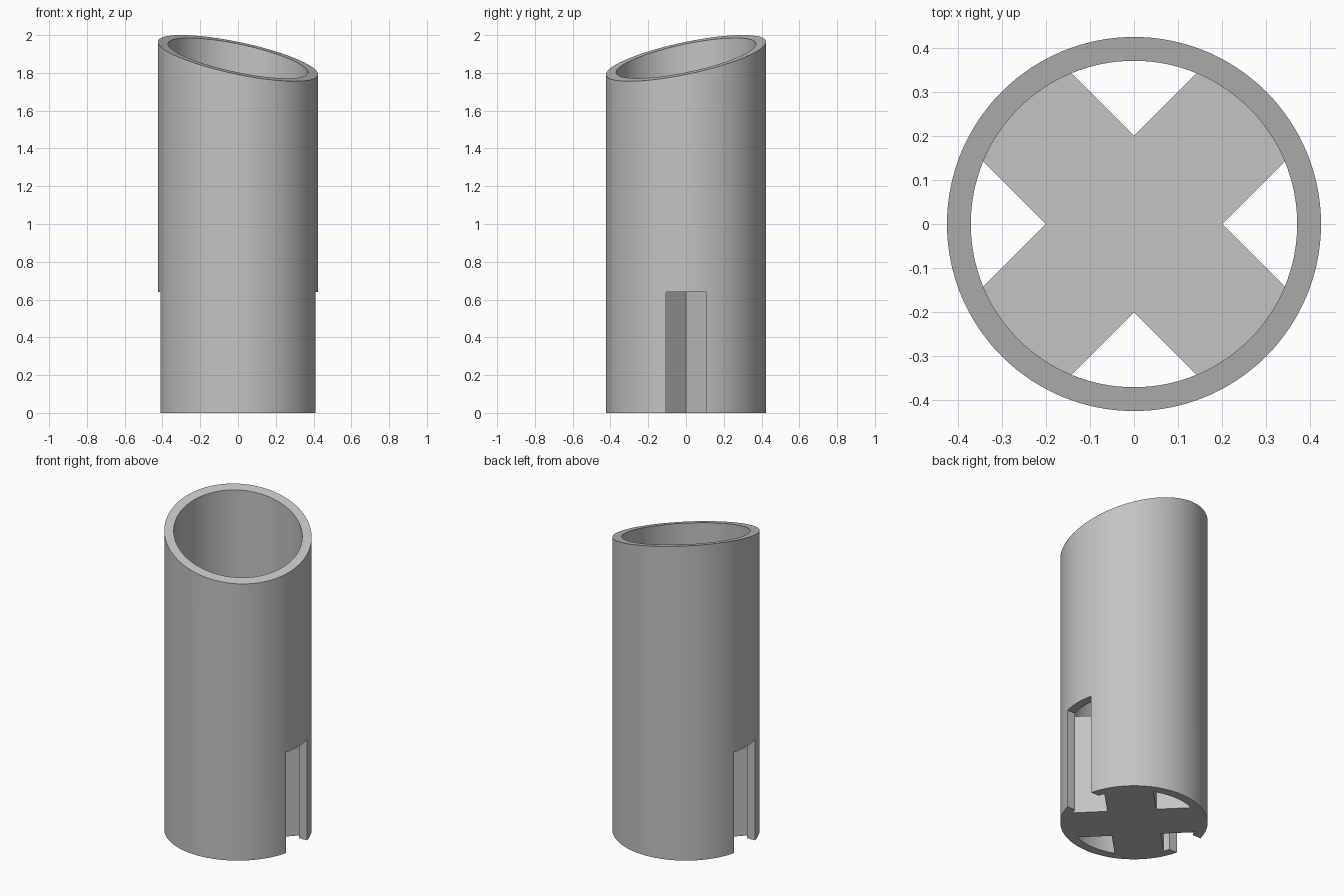
import bpy, bmesh
from math import cos, sin, pi, radians

if "Cube" in bpy.data.objects:
    bpy.data.objects.remove(bpy.data.objects["Cube"], do_unlink=True)

OUTER, BORE = 0.424, 0.37
SLOT_HALF, SLOT_TOP = 0.106, 0.64
MID_TOP, SLOPE = 1.878, 0.204

grey = bpy.data.materials.new("plain grey")
grey.use_nodes = True
colour = (0.55, 0.55, 0.55, 1)
grey.diffuse_color = colour
grey.node_tree.nodes["Principled BSDF"].inputs["Base Color"].default_value = colour


def circle(radius, sides=128):
    return [(radius * cos(2 * pi * i / sides), radius * sin(2 * pi * i / sides))
            for i in range(sides)]


def prism(name, outline, bottom, top):
    """Upright solid on an outline; top is a height function of x and y."""
    bm = bmesh.new()
    low = [bm.verts.new((x, y, bottom)) for x, y in outline]
    high = [bm.verts.new((x, y, top(x, y))) for x, y in outline]
    bm.faces.new(low[::-1])
    bm.faces.new(high)
    for i in range(len(low)):
        j = (i + 1) % len(low)
        bm.faces.new((low[i], low[j], high[j], high[i]))
    mesh = bpy.data.meshes.new(name)
    bm.to_mesh(mesh)
    bm.free()
    mesh.materials.append(grey)
    obj = bpy.data.objects.new(name, mesh)
    bpy.context.collection.objects.link(obj)
    return obj


def combine(target, other, operation):
    """Apply a boolean to the target and discard the other solid."""
    mod = target.modifiers.new(operation.lower(), "BOOLEAN")
    mod.operation, mod.object, mod.solver = operation, other, "EXACT"
    bpy.context.view_layer.objects.active = target
    bpy.ops.object.modifier_apply(modifier=mod.name)
    bpy.data.objects.remove(other, do_unlink=True)


# Tube with a slanted mouth
tube = prism("slotted_tube", circle(OUTER), 0,
             lambda x, y: MID_TOP + SLOPE * (y - x))
combine(tube, prism("bore", circle(BORE), -0.2, lambda x, y: 2.3), "DIFFERENCE")

# Slots through the left and right walls
slot = [(-1, -SLOT_HALF), (1, -SLOT_HALF), (1, SLOT_HALF), (-1, SLOT_HALF)]
combine(tube, prism("slot", slot, -0.2, lambda x, y: SLOT_TOP), "DIFFERENCE")

# Diagonal cross web, its arms running into the wall
cross = []
for turn in range(4):
    c, s = cos(turn * pi / 2), sin(turn * pi / 2)
    for x, y in ((0.2, 0), (0.368, 0.168), (0.168, 0.368)):
        cross.append((c * x - s * y, s * x + c * y))
combine(tube, prism("cross_web", cross, 0, lambda x, y: SLOT_TOP), "UNION")

# Smooth walls, sharp rims
bpy.ops.object.select_all(action="DESELECT")
tube.select_set(True)
bpy.context.view_layer.objects.active = tube
bpy.ops.object.shade_smooth_by_angle(angle=radians(30))
